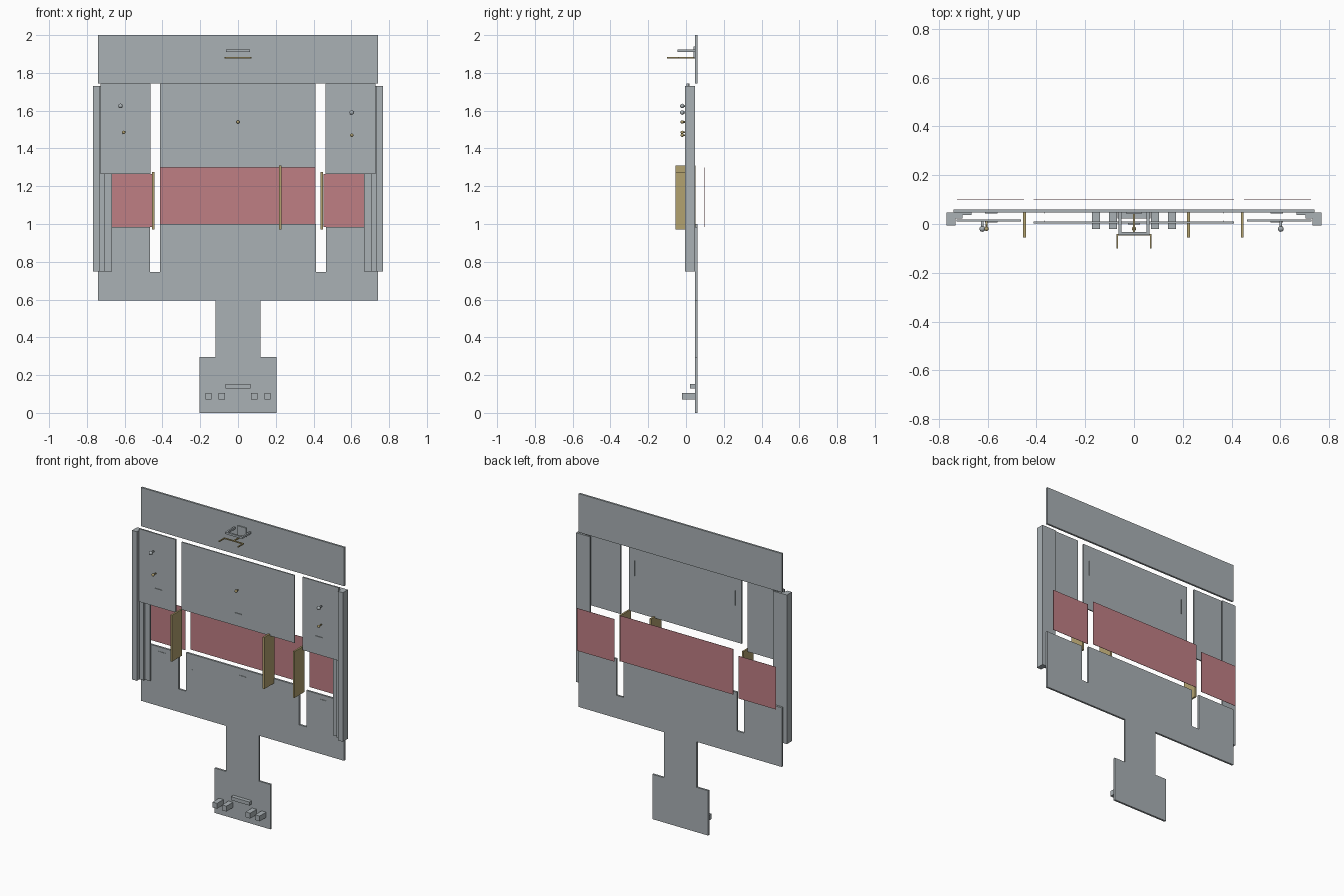
import bpy, bmesh, math
from mathutils import Matrix

if "Cube" in bpy.data.objects:
    bpy.data.objects.remove(bpy.data.objects["Cube"])


def material(name, rgb):
    m = bpy.data.materials.new(name)
    m.diffuse_color = (*rgb, 1)
    m.use_nodes = True
    m.node_tree.nodes["Principled BSDF"].inputs["Base Color"].default_value = m.diffuse_color
    return m


GREY = material("steel_grey", (0.40, 0.44, 0.46))
RED = material("dusty_red", (0.52, 0.21, 0.23))
TAN = material("tan_wood", (0.45, 0.36, 0.16))


def finish(bm, name, mat):
    bmesh.ops.recalc_face_normals(bm, faces=bm.faces)
    me = bpy.data.meshes.new(name)
    bm.to_mesh(me)
    bm.free()
    me.materials.append(mat)
    ob = bpy.data.objects.new(name, me)
    bpy.context.collection.objects.link(ob)
    return ob


def box(name, x0, x1, y0, y1, z0, z1, mat=GREY):
    bm = bmesh.new()
    bmesh.ops.create_cube(bm, size=1)
    for v in bm.verts:
        v.co = ((x0 + x1) / 2 + v.co.x * (x1 - x0),
                (y0 + y1) / 2 + v.co.y * (y1 - y0),
                (z0 + z1) / 2 + v.co.z * (z1 - z0))
    return finish(bm, name, mat)


def prism(name, pts, lo, hi, axis, mat=GREY):
    """Extrude a 2D outline along y (points are x, z) or z (points are x, y)."""
    bm = bmesh.new()
    put = (lambda a, b, h: (a, h, b)) if axis == "y" else (lambda a, b, h: (a, b, h))
    low = [bm.verts.new(put(a, b, lo)) for a, b in pts]
    high = [bm.verts.new(put(a, b, hi)) for a, b in pts]
    bm.faces.new(low)
    bm.faces.new(high)
    for i in range(len(pts)):
        j = (i + 1) % len(pts)
        bm.faces.new((low[i], low[j], high[j], high[i]))
    return finish(bm, name, mat)


def knob(name, x, z, r, y_back, mat):
    """Round knob on a thin stem."""
    bm = bmesh.new()
    bmesh.ops.create_uvsphere(bm, u_segments=16, v_segments=10, radius=r,
                              matrix=Matrix.Translation((x, -0.02, z)))
    length = y_back + 0.02
    bmesh.ops.create_cone(bm, segments=12, radius1=r * 0.45, radius2=r * 0.45,
                          depth=length, cap_ends=True,
                          matrix=Matrix.Translation((x, -0.02 + length / 2, z))
                          @ Matrix.Rotation(math.pi / 2, 4, "X"))
    ob = finish(bm, name, mat)
    ob.data.shade_smooth()
    return ob


B0, B1 = 0.047, 0.06  # depth of the back sheet

# Back sheet with slots, neck and foot
half = [(0.12, 0.295), (0.12, 0.595), (0.74, 0.595), (0.74, 0.985), (0.465, 0.985),
        (0.465, 0.745), (0.412, 0.745), (0.412, 1.0)]
outline = [(0.203, 0), (0.203, 0.295)] + half
prism("lower_back_panel", outline + [(-x, z) for x, z in reversed(outline)], B0, B1, "y")
box("top_panel", -0.74, 0.74, B0, B1, 1.745, 2.0)

# Upper front panels and red panels behind the gap
box("upper_centre_panel", -0.413, 0.41, 0.002, 0.01, 1.3, 1.745)
box("red_centre_panel", -0.413, 0.41, 0.098, 0.1, 0.985 + 0.015, 1.3, RED)
for s, side in ((-1, "left"), (1, "right")):
    def mbox(name, a, b, *rest):
        box(f"{side}_{name}", min(s * a, s * b), max(s * a, s * b), *rest)

    mbox("upper_panel", 0.463, 0.727, 0.01, 0.019, 1.265, 1.745)
    mbox("red_panel", 0.452, 0.725, 0.098, 0.1, 0.985, 1.265, RED)
    # Stepped side rail
    prism(f"{side}_rail", [(s * x, y) for x, y in
          [(0.768, -0.006), (0.733, -0.006), (0.733, 0.022), (0.703, 0.022),
           (0.703, 0.036), (0.666, 0.036), (0.666, B0), (0.768, B0)]],
          0.748, 1.73, "z")
    # Thin upright and level tabs
    mbox("lower_upright_tab", 0.364, 0.366, 0.044, 0.047, 0.8, 0.9)
    mbox("upper_upright_tab", 0.364, 0.366, 0.01, 0.015, 1.54, 1.64)
    mbox("lower_level_tab", 0.56, 0.61, 0.044, 0.047, 0.954, 0.956)
    mbox("upper_level_tab", 0.56, 0.61, 0.006, 0.01, 1.384, 1.386)
    # Foot blocks
    mbox("inner_foot_block", 0.07, 0.103, -0.02, B0, 0.07, 0.105)
    mbox("outer_foot_block", 0.139, 0.172, -0.02, B0, 0.07, 0.105)
box("lower_centre_tab", -0.025, 0.025, 0.044, 0.047, 0.954, 0.956)
box("upper_centre_tab", -0.025, 0.025, -0.002, 0.002, 1.384, 1.386)
box("foot_bar", -0.067, 0.067, 0.022, B0, 0.13, 0.153)

# Upright wooden fins
for name, x, top in (("left", -0.449, 1.275), ("centre", 0.224, 1.31), ("right", 0.444, 1.275)):
    box(name + "_fin", x - 0.006, x + 0.006, -0.055, 0.05, 0.97, top, TAN)

# Knobs
knob("left_grey_knob", -0.622, 1.625, 0.012, 0.01, GREY)
knob("right_grey_knob", 0.602, 1.59, 0.012, 0.01, GREY)
knob("left_tan_knob", -0.605, 1.485, 0.009, 0.01, TAN)
knob("centre_tan_knob", 0, 1.54, 0.009, 0.002, TAN)
knob("right_tan_knob", 0.602, 1.47, 0.009, 0.01, TAN)

# Grey hook frame with a mounting plate
prism("hook_frame", [(-0.063, B0), (-0.063, -0.045), (0.063, -0.045), (0.063, B0),
                     (0.052, B0), (0.052, -0.033), (-0.052, -0.033), (-0.052, B0)],
      1.91, 1.923, "z")
box("hook_mount", -0.03, 0.03, 0.04, B0, 1.88, 1.94)

# Tan fork below the hook frame
prism("fork", [(-0.072, -0.1), (-0.065, -0.1), (-0.065, -0.047), (0.065, -0.047),
               (0.065, -0.1), (0.072, -0.1), (0.072, -0.04), (0.004, -0.04),
               (0.004, B0), (-0.004, B0), (-0.004, -0.04), (-0.072, -0.04)],
      1.876, 1.883, "z", TAN)
